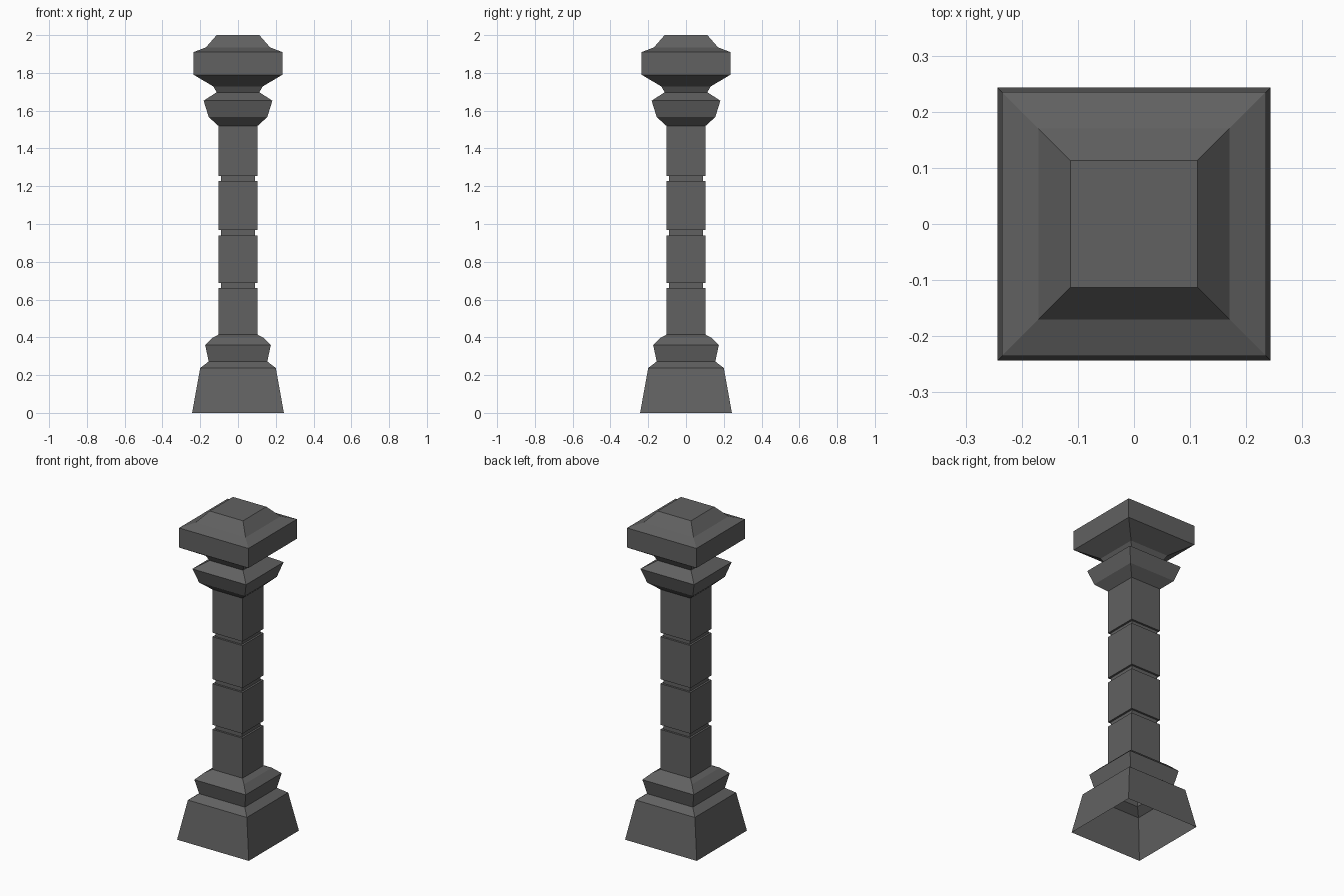
import bpy
import bmesh

if "Cube" in bpy.data.objects:
    bpy.data.objects.remove(bpy.data.objects["Cube"])

# Dark grey stone
stone = bpy.data.materials.new("dark_stone")
stone.diffuse_color = (0.12, 0.12, 0.12, 1)
stone.use_nodes = True
stone.node_tree.nodes["Principled BSDF"].inputs["Base Color"].default_value = stone.diffuse_color


def square_shell(name, profile, cap_top=False):
    """Stack square rings given as (half width, height) and skin them."""
    bm = bmesh.new()
    rings = [[bm.verts.new((sx * w, sy * w, z))
              for sx, sy in ((-1, -1), (1, -1), (1, 1), (-1, 1))]
             for w, z in profile]
    for low, high in zip(rings, rings[1:]):
        for i in range(4):
            j = (i + 1) % 4
            bm.faces.new((low[i], low[j], high[j], high[i]))
    if cap_top:
        bm.faces.new(rings[-1])
    mesh = bpy.data.meshes.new(name)
    bm.to_mesh(mesh)
    bm.free()
    mesh.materials.append(stone)
    obj = bpy.data.objects.new(name, mesh)
    bpy.context.collection.objects.link(obj)
    return obj


SHAFT, GROOVE = 0.102, 0.09
SHAFT_BOTTOM, SHAFT_TOP = 0.415, 1.518

# Flared plinth and moulding, open underneath
square_shell("base", [(0.243, 0), (0.2, 0.238), (0.155, 0.272),
                      (0.174, 0.36), (0.135, 0.398), (SHAFT, SHAFT_BOTTOM)])

# Square shaft with three recessed joints
shaft = [(SHAFT, SHAFT_BOTTOM)]
for z0, z1 in ((0.66, 0.688), (0.94, 0.968), (1.228, 1.253)):
    shaft += [(SHAFT, z0), (GROOVE, z0), (GROOVE, z1), (SHAFT, z1)]
square_shell("shaft", shaft + [(SHAFT, SHAFT_TOP)])

# Collar below the cap
square_shell("collar", [(SHAFT, SHAFT_TOP), (0.155, 1.566),
                        (0.182, 1.653), (0.113, 1.697)])

# Wide cap with a stepped pyramid top
square_shell("cap", [(0.113, 1.697), (0.13, 1.728), (0.235, 1.79),
                     (0.235, 1.91), (0.17, 1.935), (0.113, 2.0)],
             cap_top=True)
